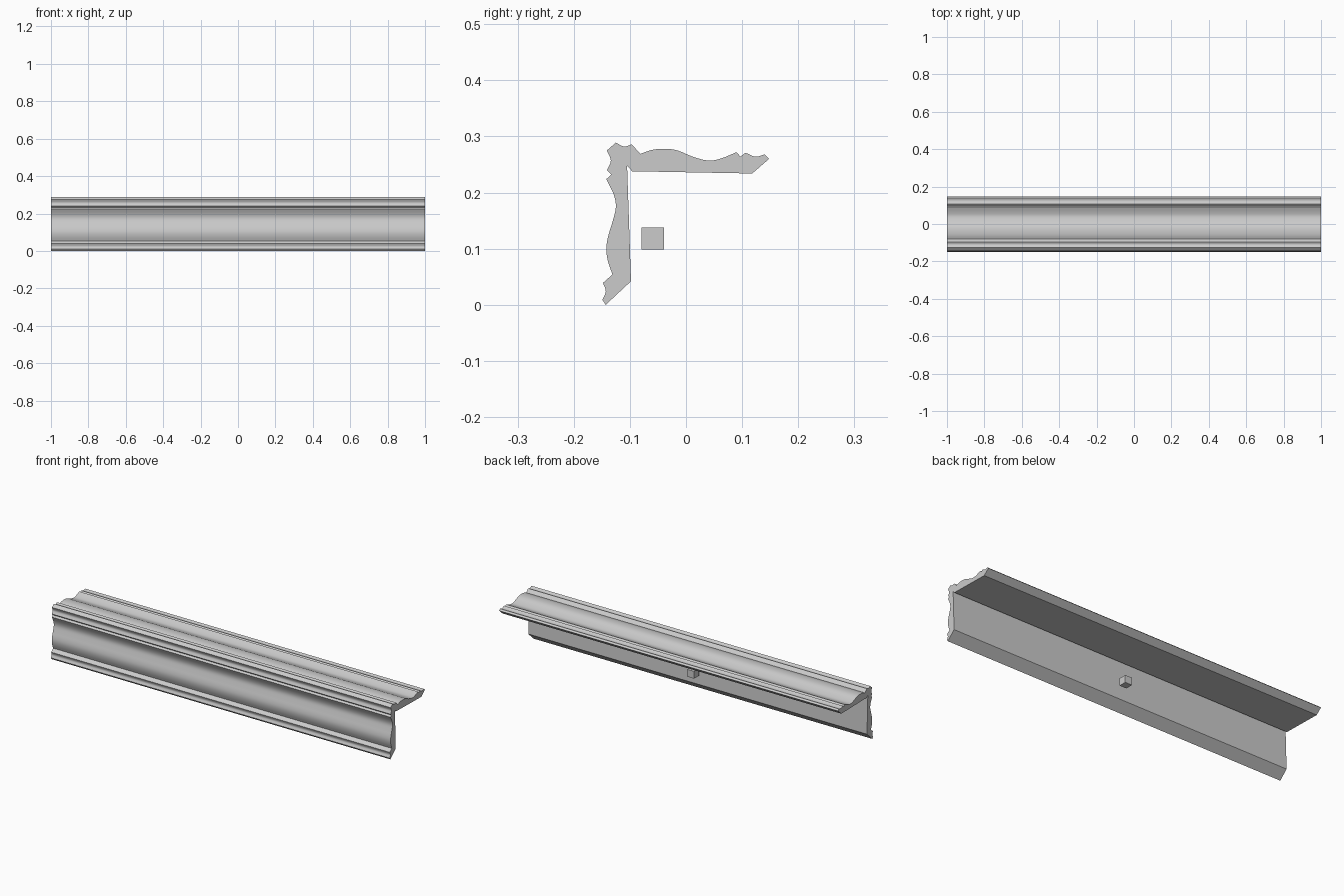
import bpy, bmesh
from mathutils import Vector

if "Cube" in bpy.data.objects:
    bpy.data.objects.remove(bpy.data.objects["Cube"])

# Cross-section (y, z): each run is a smooth curve, runs meet at hard corners
RUNS = [
    [(-.143, 0), (-.149, .009)],
    [(-.149, .009), (-.143, .024), (-.148, .039)],                 # lower cove
    [(-.148, .039), (-.131, .054)],
    [(-.131, .054), (-.139, .077), (-.142, .099), (-.139, .121),
     (-.131, .148), (-.125, .174), (-.129, .197), (-.142, .224)],  # front ogee
    [(-.142, .224), (-.133, .232)],
    [(-.133, .232), (-.141, .240)],
    [(-.141, .240), (-.134, .257), (-.141, .275)],                 # corner coves
    [(-.141, .275), (-.125, .289)],
    [(-.125, .289), (-.110, .282), (-.097, .286)],
    [(-.097, .286), (-.081, .269)],
    [(-.081, .269), (-.061, .276), (-.038, .278), (-.015, .275),
     (.012, .264), (.040, .257), (.063, .261), (.090, .272)],      # top ogee
    [(.090, .272), (.097, .264)],
    [(.097, .264), (.106, .271)],
    [(.106, .271), (.124, .264), (.140, .268)],                    # rear cove
    [(.140, .268), (.148, .260)],
    [(.148, .260), (.118, .234)],
    [(.118, .234), (-.096, .238)],
    [(-.096, .238), (-.105, .248)],
    [(-.105, .248), (-.098, .042)],
    [(-.098, .042), (-.143, 0)],
]


def smooth_run(run, steps=4):
    """Catmull-Rom samples through a run, without its last point."""
    p = [Vector(q) for q in run]
    if len(p) == 2:
        return [p[0]]
    p = [2 * p[0] - p[1]] + p + [2 * p[-1] - p[-2]]
    out = []
    for a, b, c, d in zip(p, p[1:], p[2:], p[3:]):
        for i in range(steps):
            t = i / steps
            out.append(.5 * (2 * b + (c - a) * t + (2 * a - 5 * b + 4 * c - d) * t * t
                             + (3 * b - a - 3 * c + d) * t ** 3))
    return out


def extrude_x(name, points, x0, x1):
    bm = bmesh.new()
    face = bm.faces.new([bm.verts.new((x0, q[0], q[1])) for q in points])
    ext = bmesh.ops.extrude_face_region(bm, geom=[face])
    verts = [g for g in ext["geom"] if isinstance(g, bmesh.types.BMVert)]
    bmesh.ops.translate(bm, vec=(x1 - x0, 0, 0), verts=verts)
    bmesh.ops.recalc_face_normals(bm, faces=bm.faces)
    mesh = bpy.data.meshes.new(name)
    bm.to_mesh(mesh)
    bm.free()
    obj = bpy.data.objects.new(name, mesh)
    bpy.context.collection.objects.link(obj)
    return obj


# Moulding strip
profile = [q for run in RUNS for q in smooth_run(run)]
strip = extrude_x("corner_moulding", profile, -1, 1)
bpy.context.view_layer.objects.active = strip
strip.select_set(True)
bpy.ops.object.shade_smooth_by_angle(angle=0.45)

# Small block floating behind the front leg
extrude_x("small_block", [(-.079, .099), (-.039, .099), (-.039, .138), (-.079, .138)], -.02, .02)
